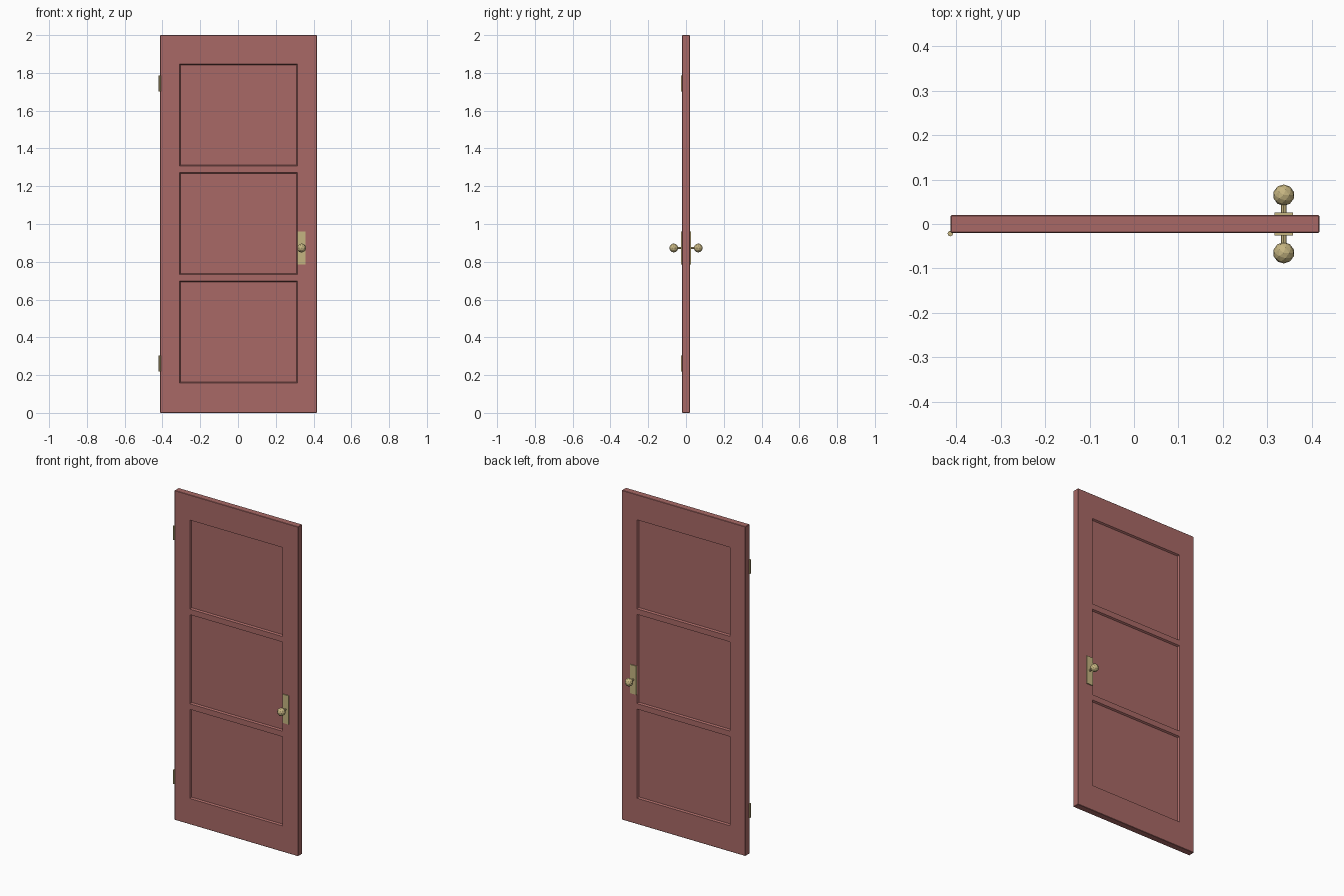
import bpy, bmesh, math
from mathutils import Matrix

if "Cube" in bpy.data.objects:
    bpy.data.objects.remove(bpy.data.objects["Cube"])


def material(name, rgb):
    m = bpy.data.materials.new(name)
    m.diffuse_color = (*rgb, 1)
    m.use_nodes = True
    m.node_tree.nodes["Principled BSDF"].inputs["Base Color"].default_value = m.diffuse_color
    return m


red = material("dusty red paint", (0.392, 0.141, 0.133))
brass = material("pale brass", (0.56, 0.46, 0.22))


def finish(bm, name, mat):
    me = bpy.data.meshes.new(name)
    bm.to_mesh(me)
    bm.free()
    me.materials.append(mat)
    ob = bpy.data.objects.new(name, me)
    bpy.context.collection.objects.link(ob)
    return ob


# Door slab: front and back sheets cut into stiles, rails and panels
CX, T = 0.0025, 0.02
xs = [CX + v for v in (-0.415, -0.312, 0.312, 0.415)]
zs = [0, 0.157, 0.698, 0.732, 1.273, 1.307, 1.847, 2.0]
bm = bmesh.new()
V = {(i, j, s): bm.verts.new((x, s * T, z))
     for i, x in enumerate(xs) for j, z in enumerate(zs) for s in (-1, 1)}
for s in (-1, 1):
    for i in range(3):
        for j in range(7):
            bm.faces.new([V[i, j, s], V[i + 1, j, s], V[i + 1, j + 1, s], V[i, j + 1, s]])
for i in (0, 3):
    for j in range(7):
        bm.faces.new([V[i, j, -1], V[i, j + 1, -1], V[i, j + 1, 1], V[i, j, 1]])
for j in (0, 7):
    for i in range(3):
        bm.faces.new([V[i, j, -1], V[i + 1, j, -1], V[i + 1, j, 1], V[i, j, 1]])
bmesh.ops.recalc_face_normals(bm, faces=bm.faces)

# Softened outer edges
outer = [e for e in bm.edges if e.calc_face_angle(0) > 1]
bmesh.ops.bevel(bm, geom=outer, offset=0.002, segments=1, affect='EDGES')

# Recessed panels with sloped borders on both sides
bm.normal_update()
panels = [f for f in bm.faces if f.calc_area() > 0.3]
bmesh.ops.inset_individual(bm, faces=panels, thickness=0.008, depth=-0.01)
finish(bm, "door_slab", red)

# Handle plate, spindle and faceted knob on each side
KX, KZ = 0.337, 0.873
for s, side in ((-1, "front"), (1, "back")):
    bm = bmesh.new()
    bmesh.ops.create_cube(bm, size=1, matrix=Matrix.Translation((KX, s * 0.0225, KZ))
                          @ Matrix.Diagonal((0.042, 0.007, 0.174, 1)))
    finish(bm, side + "_handle_plate", brass)

    bm = bmesh.new()
    bmesh.ops.create_cone(bm, cap_ends=True, segments=8, radius1=0.0065, radius2=0.0065,
                          depth=0.03, matrix=Matrix.Translation((KX, s * 0.037, KZ))
                          @ Matrix.Rotation(math.pi / 2, 4, 'X'))
    finish(bm, side + "_spindle", brass)

    bm = bmesh.new()
    bmesh.ops.create_icosphere(bm, subdivisions=2, radius=0.024,
                               matrix=Matrix.Translation((KX, s * 0.065, KZ)))
    finish(bm, side + "_knob", brass)

# Hinge barrels on the left front edge
for z, name in ((0.262, "lower"), (1.743, "upper")):
    bm = bmesh.new()
    bmesh.ops.create_cone(bm, cap_ends=True, segments=8, radius1=0.0062, radius2=0.0062,
                          depth=0.085, matrix=Matrix.Translation((-0.4135, -0.0215, z)))
    finish(bm, name + "_hinge", brass)
